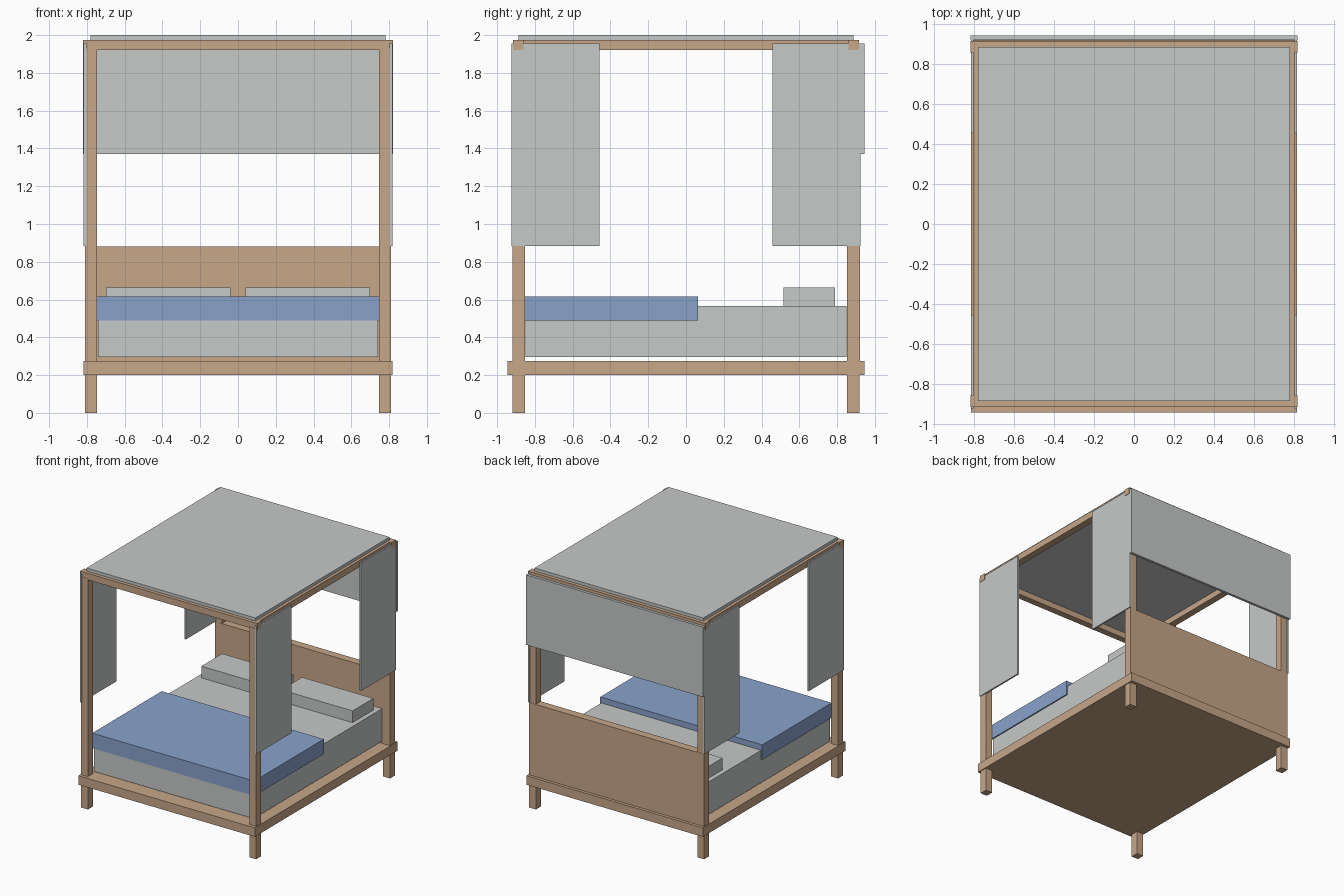
import bpy

if "Cube" in bpy.data.objects:
    bpy.data.objects.remove(bpy.data.objects["Cube"])


def material(name, rgb):
    m = bpy.data.materials.new(name)
    m.diffuse_color = (*rgb, 1.0)
    m.use_nodes = True
    m.node_tree.nodes["Principled BSDF"].inputs["Base Color"].default_value = m.diffuse_color
    return m


WOOD = material("light wood", (0.57, 0.385, 0.25))
LINEN = material("pale grey linen", (0.56, 0.585, 0.57))
BLUE = material("blue blanket", (0.25, 0.36, 0.60))


def box(name, x, y, z, mat):
    """Box given by its (low, high) range on each axis."""
    bpy.ops.mesh.primitive_cube_add(size=1)
    ob = bpy.context.object
    ob.name = name
    ob.data.name = name
    ranges = (x, y, z)
    for v in ob.data.vertices:
        v.co = [r[1] if c > 0 else r[0] for r, c in zip(ranges, v.co)]
    ob.data.materials.append(mat)
    return ob


def span(a, b, side):
    """Range a..b, mirrored when side is -1."""
    return tuple(sorted((a * side, b * side)))


# Platform and headboard
box("platform", (-0.817, 0.817), (-0.945, 0.945), (0.20, 0.275), WOOD)
box("headboard", (-0.81, 0.81), (0.852, 0.92), (0.275, 0.88), WOOD)

# Posts and canopy frame
for sx, side in ((-1, "left"), (1, "right")):
    for sy, end in ((-1, "front"), (1, "back")):
        box(f"{end}_{side}_post", span(0.747, 0.81, sx),
            span(0.853, 0.918, sy), (0, 1.93), WOOD)
    box(f"{side}_top_rail", span(0.747, 0.806, sx),
        (-0.862, 0.862), (1.92, 1.975), WOOD)
for sy, end in ((-1, "front"), (1, "back")):
    box(f"{end}_top_rail", (-0.82, 0.82), span(0.86, 0.916, sy),
        (1.92, 1.975), WOOD)

# Canopy cloth
box("canopy_roof", (-0.782, 0.782), (-0.887, 0.887), (1.97, 2.0), LINEN)
box("back_valance", (-0.82, 0.82), (0.923, 0.945), (1.37, 1.955), LINEN)
for sx, side in ((-1, "left"), (1, "right")):
    for sy, end in ((-1, "front"), (1, "back")):
        box(f"{end}_{side}_curtain", span(0.803, 0.817, sx),
            span(0.457, 0.924, sy), (0.883, 1.955), LINEN)

# Bedding
box("mattress", (-0.74, 0.74), (-0.85, 0.85), (0.295, 0.567), LINEN)
box("blanket", (-0.75, 0.75), (-0.857, 0.063), (0.49, 0.615), BLUE)
for sx, side in ((-1, "left"), (1, "right")):
    box(f"{side}_pillow", span(0.04, 0.70, sx), (0.515, 0.79),
        (0.567, 0.665), LINEN)
